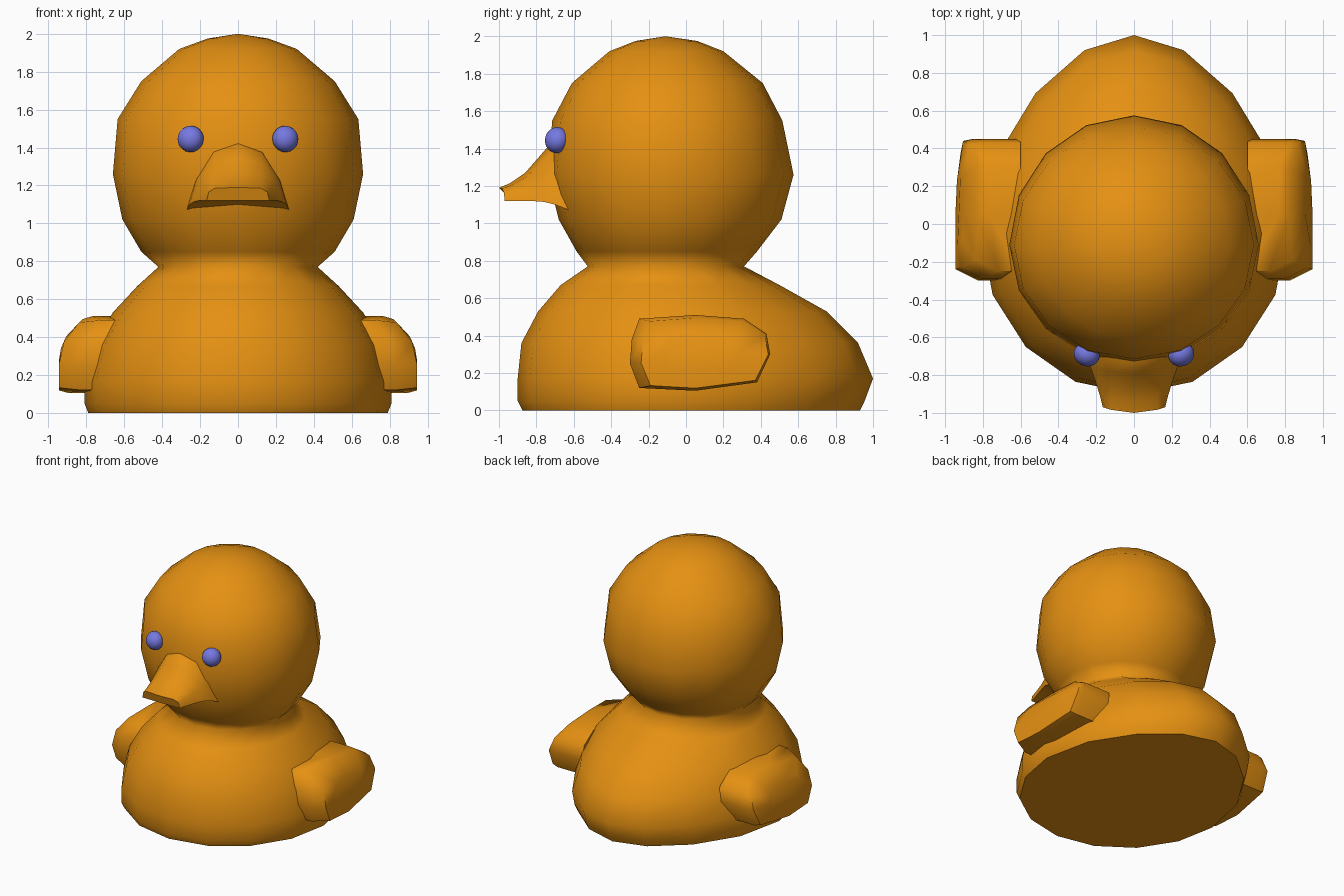
import bpy, bmesh, math
from mathutils import Vector

if "Cube" in bpy.data.objects:
    bpy.data.objects.remove(bpy.data.objects["Cube"])


def material(name, rgb):
    m = bpy.data.materials.new(name)
    m.diffuse_color = (*rgb, 1)
    m.use_nodes = True
    m.node_tree.nodes["Principled BSDF"].inputs["Base Color"].default_value = m.diffuse_color
    return m


ORANGE = material("orange", (0.78, 0.28, 0.006))
BLUE = material("violet_blue", (0.18, 0.19, 0.75))


def finish(name, bm, mat, angle):
    bmesh.ops.recalc_face_normals(bm, faces=bm.faces)
    me = bpy.data.meshes.new(name)
    bm.to_mesh(me)
    bm.free()
    me.materials.append(mat)
    me.shade_smooth()
    me.set_sharp_from_angle(angle=math.radians(angle))
    ob = bpy.data.objects.new(name, me)
    bpy.context.collection.objects.link(ob)
    return ob


def loft(name, rings, mat, angle, apex=None):
    """Skin a list of closed point rings; caps both ends (last one to apex if given)."""
    bm = bmesh.new()
    vs = [[bm.verts.new(p) for p in r] for r in rings]
    n = len(vs[0])
    for a, b in zip(vs, vs[1:]):
        for i in range(n):
            j = (i + 1) % n
            bm.faces.new((a[i], a[j], b[j], b[i]))
    bm.faces.new(vs[0])
    if apex:
        t = bm.verts.new(apex)
        for i in range(n):
            bm.faces.new((vs[-1][i], vs[-1][(i + 1) % n], t))
    else:
        bm.faces.new(vs[-1])
    return finish(name, bm, mat, angle)


def egg(z, rx, front, back, centre, point):
    """16-sided egg ring with separate front and back depth."""
    pts = []
    for i in range(16):
        a = math.tau * i / 16
        c, s = math.cos(a), math.sin(a)
        x = rx * c * (1 - point * max(0, s) ** 2)
        y = centre + (s * (back - centre) if s > 0 else s * (centre - front))
        pts.append((x, y, z))
    return pts


# body and head in one skin: z, half width, front y, back y
body = [(0, .79, -.875, .93), (.05, .81, -.90, .955), (.17, .81, -.90, 1.0),
        (.36, .76, -.88, .92), (.53, .66, -.79, .75), (.67, .53, -.67, .50)]
head = [(.77, .42, -.525, .31), (.85, .51, -.585, .38), (1.02, .61, -.68, .51),
        (1.26, .66, -.74, .575), (1.55, .635, -.715, .515), (1.75, .51, -.61, .41),
        (1.92, .31, -.41, .20), (1.975, .16, -.27, .06)]
rings = [egg(*r, -.05, .18) for r in body] + [egg(*r, -.11, 0) for r in head]
ob = loft("body_and_head", rings, ORANGE, 110, apex=(0, -.11, 2.0))
for p in ob.data.polygons:          # crisp flat base
    if p.normal.z < -.95 and p.center.z < .01:
        p.use_smooth = False

# beak: y, half width, bottom z, top z, boxiness
beak = []
for y, w, zb, zt, k in [(-.55, .29, 1.03, 1.47, 0), (-.73, .255, 1.10, 1.42, 0),
                        (-.79, .23, 1.115, 1.35, .1), (-.86, .205, 1.12, 1.27, .3),
                        (-.94, .18, 1.12, 1.215, .6), (-1.0, .165, 1.12, 1.19, .8)]:
    h = zt - zb
    half = [(1, 0), (.86 + .1 * k, .4 + .3 * k), (.5 + .3 * k, .85 + .1 * k)]
    sec = half + [(0, 1)] + [(-u, v) for u, v in reversed(half)]
    beak.append([(u * w, y + .03 * u * u, zb + v * h) for u, v in sec])
loft("beak", beak, ORANGE, 50)

# wings: side outline (y, z) swept outwards, outer face bulging by rule
outline = [(-.25, .49), (.05, .51), (.31, .49), (.43, .41), (.45, .30),
           (.38, .15), (.05, .105), (-.25, .12), (-.30, .25), (-.29, .38)]


def outer_x(y, z):
    return .945 - 2.2 * max(0, z - .27) ** 2 - .3 * max(0, y - .05) ** 2 * .8


for side, name in ((-1, "left_wing"), (1, "right_wing")):
    inner = [(side * .6, y, z) for y, z in outline]
    mid, out = [], []
    for y, z in outline:
        x = outer_x(y, z)
        mid.append((side * (x - (.12 if y < -.2 else .05)), y, z))
        oy, oz = (y + .06 if y < -.2 else y - .01 * (y > .2)), .3 + (z - .3) * .93
        out.append((side * x, oy, oz))
    core = [(side * outer_x(.07 + (y - .07) * .5, .3 + (z - .3) * .5),
             .07 + (y - .07) * .5, .3 + (z - .3) * .5) for y, z in outline]
    loft(name, [inner, mid, out, core], ORANGE, 50)

# eyes: slightly flattened balls facing outwards from the head
for side, name in ((-1, "left_eye"), (1, "right_eye")):
    bm = bmesh.new()
    bmesh.ops.create_uvsphere(bm, u_segments=20, v_segments=12, radius=.07)
    eye = finish(name, bm, BLUE, 60)
    eye.location = (side * .25, -.69, 1.445)
    eye.rotation_euler = Vector((side * .25, -.58, .1)).to_track_quat('Z', 'Y').to_euler()
    eye.scale = (1, 1, .9)
